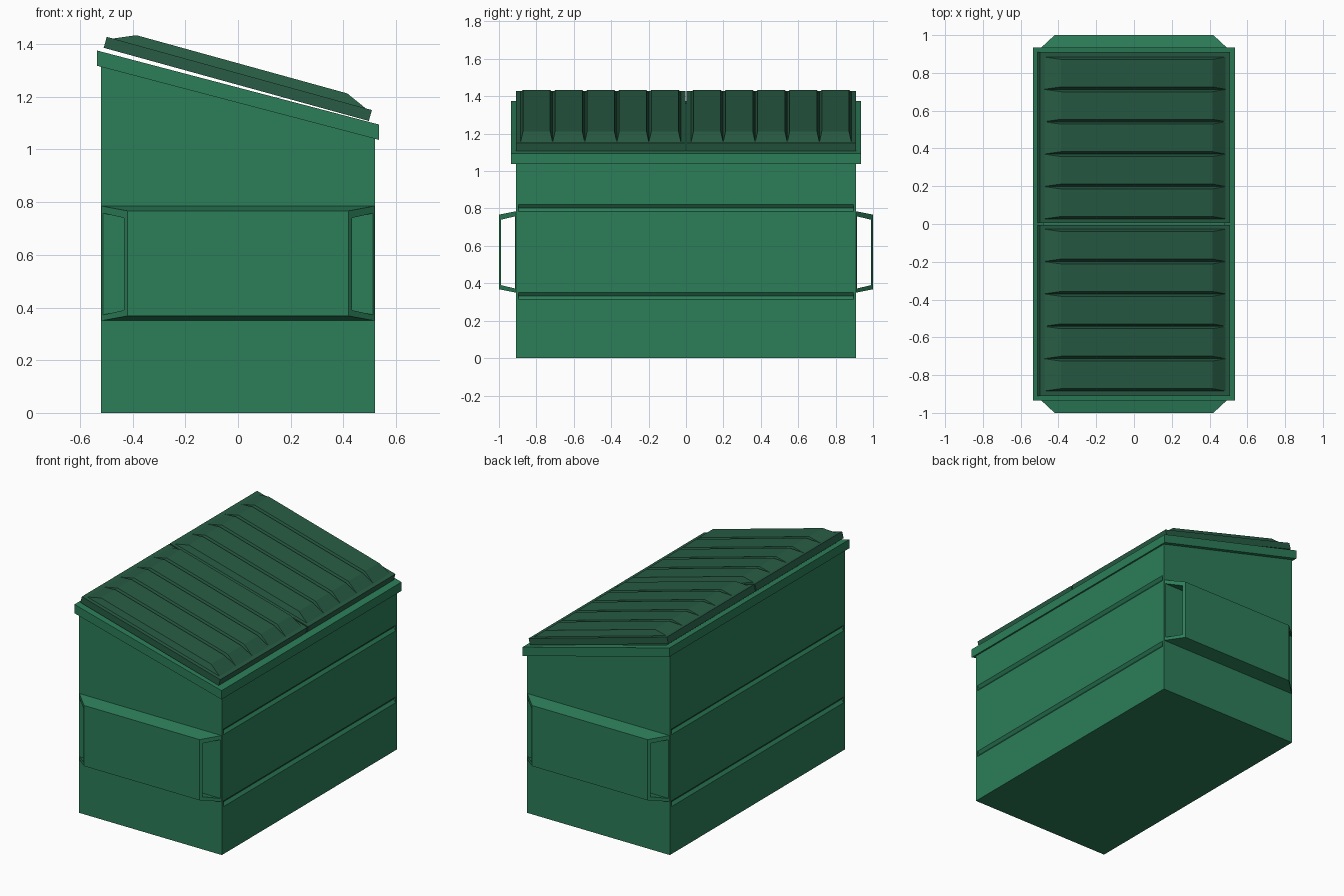
import bpy, bmesh, math
from mathutils import Matrix

if "Cube" in bpy.data.objects:
    bpy.data.objects.remove(bpy.data.objects["Cube"])


def material(name, rgb):
    m = bpy.data.materials.new(name)
    m.diffuse_color = (*rgb, 1)
    m.use_nodes = True
    m.node_tree.nodes["Principled BSDF"].inputs["Base Color"].default_value = m.diffuse_color
    return m


GREEN = material("green_paint", (0.025, 0.205, 0.098))
DARK = material("dark_green_plastic", (0.021, 0.107, 0.058))


def finish(bm, name, mat):
    bmesh.ops.recalc_face_normals(bm, faces=bm.faces)
    me = bpy.data.meshes.new(name)
    bm.to_mesh(me)
    bm.free()
    me.materials.append(mat)
    ob = bpy.data.objects.new(name, me)
    bpy.context.collection.objects.link(ob)
    return ob


def loft(bm, a, b):
    """Closed solid between two matching loops of points."""
    va, vb = [bm.verts.new(p) for p in a], [bm.verts.new(p) for p in b]
    bm.faces.new(va)
    bm.faces.new(vb[::-1])
    n = len(va)
    for i in range(n):
        j = (i + 1) % n
        bm.faces.new((va[i], vb[i], vb[j], va[j]))


def prism(bm, profile, y0, y1):
    """Extrude an x-z profile along y."""
    loft(bm, [(x, y0, z) for x, z in profile], [(x, y1, z) for x, z in profile])


def slope(x):
    """Height of the sloping rim top."""
    return 1.235 - 0.2626 * x


# Body: grooved long walls, flat end walls and a floor
bm = bmesh.new()
W, L, T, G = 0.52, 0.91, 0.015, 0.015
for s in (-1, 1):
    wall = [(s * W, 0)]
    for z0, z1 in ((0.312, 0.35), (0.785, 0.822)):
        wall += [(s * W, z0), (s * (W - G), (z0 + z1) / 2), (s * W, z1)]
    wall += [(s * W, slope(s * W) - 0.01), (s * 0.485, slope(s * 0.485) - 0.01), (s * 0.485, 0)]
    prism(bm, wall, -L + T, L - T)
    end = [(-W, 0), (W, 0), (W, slope(W) - 0.01), (-W, slope(-W) - 0.01)]
    prism(bm, end, s * L, s * (L - T))
prism(bm, [(-0.485, 0), (0.485, 0), (0.485, 0.03), (-0.485, 0.03)], -L + T, L - T)
finish(bm, "body", GREEN)

# Sloping rim around the opening
bm = bmesh.new()


def band(x0, x1):
    return [(x0, slope(x0) - 0.058), (x1, slope(x1) - 0.058), (x1, slope(x1)), (x0, slope(x0))]


for s in (-1, 1):
    prism(bm, band(-0.535, 0.535), s * 0.885, s * 0.935)
    prism(bm, band(s * 0.48, s * 0.535), -0.885, 0.885)
finish(bm, "rim", GREEN)

# Fork pockets: hollow tubes with diagonally cut ends
OUTER = [(0.91, 0.35), (1.0, 0.368), (1.0, 0.767), (0.91, 0.785)]
INNER = [(0.914, 0.372), (0.988, 0.39), (0.988, 0.74), (0.914, 0.758)]
for s, name in ((-1, "front_fork_pocket"), (1, "back_fork_pocket")):
    bm = bmesh.new()
    rings = [[[bm.verts.new((e * (0.42 + (1 - y) * 1.08), s * y, z)) for y, z in prof]
              for e in (-1, 1)] for prof in (OUTER, INNER)]
    (oa, ob_), (ia, ib) = rings
    for i in range(4):
        j = (i + 1) % 4
        for p, q in ((oa, ob_), (ib, ia), (ia, oa), (ob_, ib)):
            bm.faces.new((p[i], q[i], q[j], p[j]))
    finish(bm, name, GREEN)


# Two lids: flat plate with five raised tapered panels each
def rect(x, y0, y1, z):
    return [(-x, y0, z), (x, y0, z), (x, y1, z), (-x, y1, z)]


tilt = Matrix.Translation((-0.0065, 0, 1.247)) @ Matrix.Rotation(math.radians(15.43), 4, 'Y')
for s, name in ((-1, "front_lid"), (1, "back_lid")):
    bm = bmesh.new()
    loft(bm, rect(0.522, s * 0.004, s * 0.91, 0), rect(0.522, s * 0.004, s * 0.91, 0.043))
    for k in range(5):
        y0 = 0.027 + k * 0.1715
        y1 = y0 + 0.1715
        loft(bm, rect(0.5, s * y0, s * y1, 0.042),
             rect(0.415, s * (y0 + 0.013), s * (y1 - 0.013), 0.079))
    bm.transform(tilt)
    finish(bm, name, DARK)
